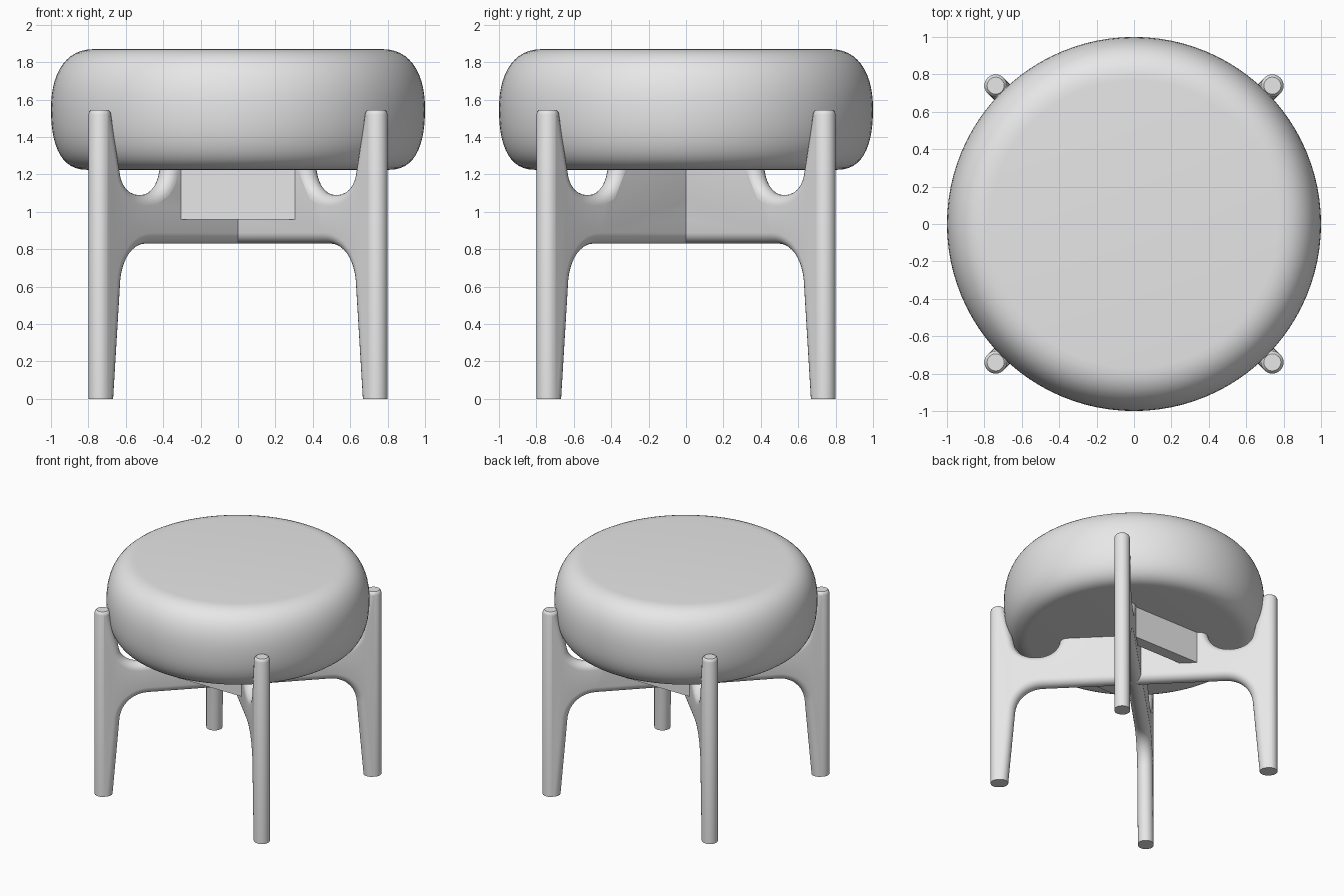
import bpy, bmesh, math
from mathutils import Vector, Matrix, geometry

if "Cube" in bpy.data.objects:
    bpy.data.objects.remove(bpy.data.objects["Cube"])

grey = bpy.data.materials.new("light grey")
grey.diffuse_color = (0.8, 0.8, 0.8, 1)
grey.use_nodes = True
grey.node_tree.nodes["Principled BSDF"].inputs["Base Color"].default_value = grey.diffuse_color


def curve(a, b, c, d, n=12):
    """Points along a cubic bezier."""
    pts = geometry.interpolate_bezier(*[Vector(p).to_3d() for p in (a, b, c, d)], n)
    return [p.to_2d() for p in pts]


def finish(bm, name):
    bmesh.ops.recalc_face_normals(bm, faces=bm.faces[:])
    me = bpy.data.meshes.new(name)
    bm.to_mesh(me)
    bm.free()
    me.materials.append(grey)
    ob = bpy.data.objects.new(name, me)
    bpy.context.collection.objects.link(ob)
    bpy.ops.object.select_all(action='DESELECT')
    ob.select_set(True)
    bpy.context.view_layer.objects.active = ob
    bpy.ops.object.shade_smooth_by_angle(angle=math.radians(35))
    return ob


def cushion():
    # lathed pillow profile (radius, height)
    prof = [Vector((0, 1.87))]
    prof += curve((0.77, 1.87), (0.93, 1.87), (1.0, 1.73), (1.0, 1.55), 14)
    prof += curve((1.0, 1.55), (1.0, 1.36), (0.95, 1.225), (0.81, 1.225), 14)[1:]
    prof.append(Vector((0, 1.225)))
    bm = bmesh.new()
    vs = [bm.verts.new((p.x, 0, p.y)) for p in prof]
    es = [bm.edges.new(e) for e in zip(vs, vs[1:])]
    bmesh.ops.spin(bm, geom=vs + es, cent=(0, 0, 0), axis=(0, 0, 1),
                   angle=math.tau, steps=96, use_duplicate=False)
    bmesh.ops.remove_doubles(bm, verts=bm.verts[:], dist=1e-4)
    finish(bm, "cushion")


def frame(name, angle, r=0.06):
    # half outline of a leg pair: stretcher underside, leg, arm, scooped gap
    half = curve((0.70, 0.83), (0.83, 0.83), (0.905, 0.73), (0.916, 0.63), 14)
    half += [Vector(p) for p in ((0.978, -0.1), (1.106, -0.1), (1.106, 1.65),
                                 (0.992, 1.65), (0.985, 1.52), (0.97, 1.44))]
    half += curve((0.918, 1.20), (0.90, 1.13), (0.83, 1.09), (0.745, 1.09), 10)
    half += curve((0.745, 1.09), (0.65, 1.09), (0.585, 1.14), (0.569, 1.225), 10)[1:]
    half.append(Vector((0.56, 1.29)))
    outline = half + [Vector((-p.x, p.y)) for p in reversed(half)]
    n = len(outline)

    # inward offset direction at each outline point
    inward = []
    for i, p in enumerate(outline):
        a = (p - outline[i - 1]).normalized()
        b = (outline[(i + 1) % n] - p).normalized()
        na, nb = Vector((-a.y, a.x)), Vector((-b.y, b.x))
        m = (na + nb).normalized()
        inward.append(-m / max(m.dot(na), 0.5))
    area = sum(outline[i - 1].cross(outline[i]) for i in range(n))
    if area > 0:
        inward = [-v for v in inward]

    # half-round edge swept around the outline
    bm = bmesh.new()
    rings = []
    steps = 12
    for k in range(steps + 1):
        t = math.pi * (k / steps - 0.5)
        off = r * (1 - math.cos(t)) * 0.98
        rings.append([bm.verts.new((p.x + d.x * off, r * math.sin(t), p.y + d.y * off))
                      for p, d in zip(outline, inward)])
    for ra, rb in zip(rings, rings[1:]):
        for i in range(n):
            bm.faces.new((ra[i - 1], ra[i], rb[i], rb[i - 1]))
    caps = [bm.faces.new(rings[0]), bm.faces.new(rings[-1])]
    bmesh.ops.triangulate(bm, faces=caps)
    bmesh.ops.recalc_face_normals(bm, faces=bm.faces[:])

    # trim flat feet and arm tops
    def cut(z, up, trim):
        res = bmesh.ops.bisect_plane(bm, geom=bm.verts[:] + bm.edges[:] + bm.faces[:],
                                     plane_co=(0, 0, z), plane_no=(0, 0, up),
                                     clear_outer=trim)
        edges = [e for e in res['geom_cut'] if isinstance(e, bmesh.types.BMEdge)]
        if trim:
            bmesh.ops.holes_fill(bm, edges=edges, sides=0)

    cut(0, -1, True)
    cut(1.52, 1, False)
    cut(1.535, 1, False)
    cut(1.545, 1, True)
    # soften the arm tops
    for v in bm.verts:
        for z, s in ((1.535, 0.93), (1.545, 0.76)):
            if abs(v.co.z - z) < 1e-4:
                c = math.copysign(1.046, v.co.x)
                v.co.x = c + (v.co.x - c) * s
                v.co.y *= s
    bmesh.ops.rotate(bm, verts=bm.verts[:], cent=(0, 0, 0),
                     matrix=Matrix.Rotation(angle, 3, 'Z'))
    finish(bm, name)


def brace(name, side):
    # short board bridging the crossed frames under the cushion
    bm = bmesh.new()
    bmesh.ops.create_cube(bm, size=1)
    bmesh.ops.scale(bm, vec=(0.616, 0.095, 0.28), verts=bm.verts[:])
    bmesh.ops.translate(bm, vec=(0, side * 0.343, 1.10), verts=bm.verts[:])
    finish(bm, name)


cushion()
frame("leg_frame_a", math.radians(45))
frame("leg_frame_b", math.radians(-45))
brace("front_brace", -1)
brace("back_brace", 1)
